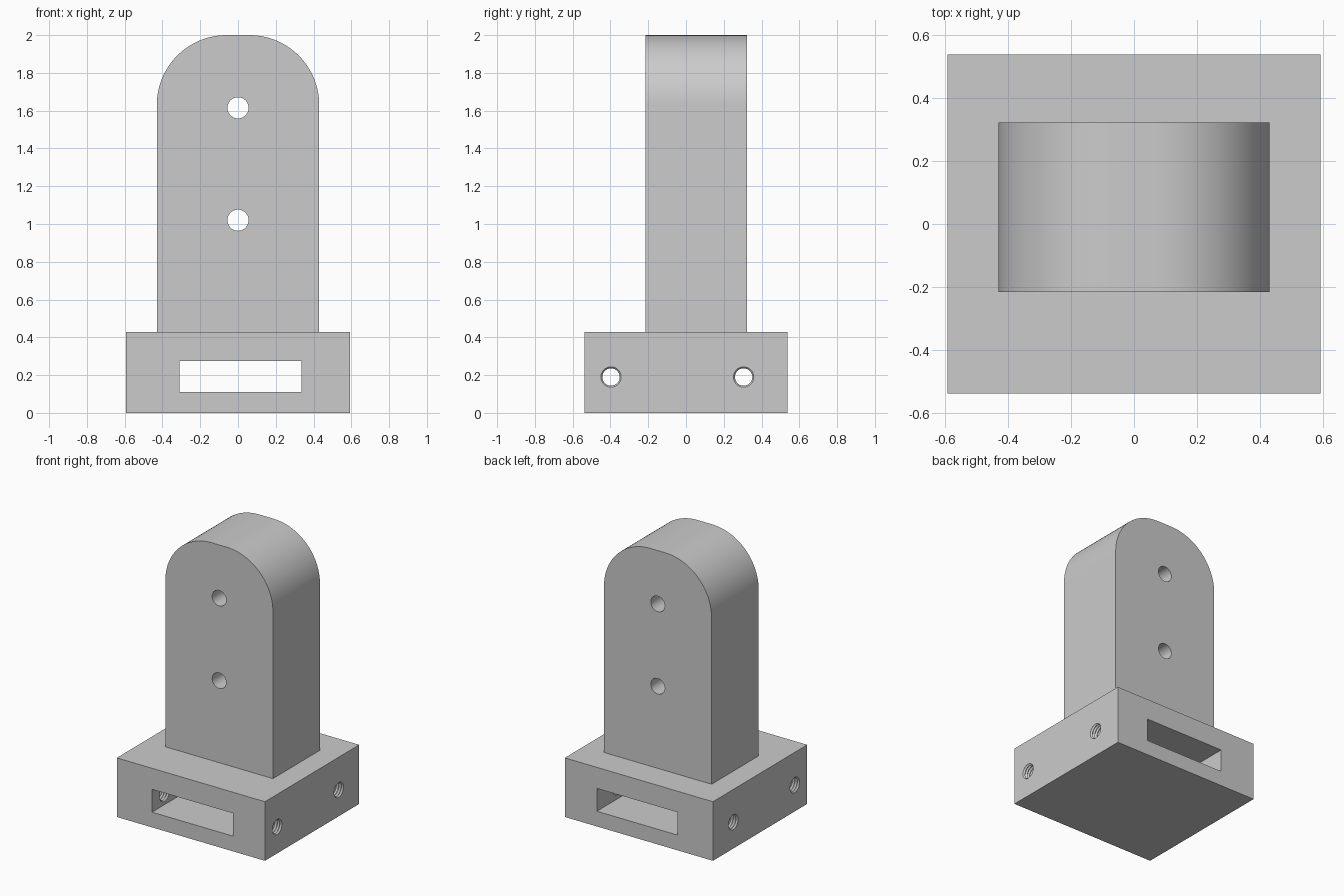
import bpy, bmesh
from math import sin, cos, pi, radians
from mathutils import Matrix

default = bpy.data.objects.get("Cube")
if default:
    bpy.data.objects.remove(default, do_unlink=True)

grey = bpy.data.materials.new("light grey")
grey.use_nodes = True
colour = (0.6, 0.6, 0.6, 1)
grey.diffuse_color = colour
grey.node_tree.nodes["Principled BSDF"].inputs["Base Color"].default_value = colour


def finish(name, bm):
    bmesh.ops.recalc_face_normals(bm, faces=bm.faces[:])
    mesh = bpy.data.meshes.new(name)
    bm.to_mesh(mesh)
    bm.free()
    mesh.materials.append(grey)
    ob = bpy.data.objects.new(name, mesh)
    bpy.context.collection.objects.link(ob)
    return ob


def block(name, lo, hi):
    bm = bmesh.new()
    bmesh.ops.create_cube(bm, size=1)
    for v in bm.verts:
        v.co = [(a + b) / 2 + c * (b - a) for a, b, c in zip(lo, hi, v.co)]
    return finish(name, bm)


def prism(name, outline, y0, y1):
    """Extrude an x-z outline from y0 to y1."""
    bm = bmesh.new()
    face = bm.faces.new([bm.verts.new((x, y0, z)) for x, z in outline])
    moved = bmesh.ops.extrude_face_region(bm, geom=[face])["geom"]
    verts = [g for g in moved if isinstance(g, bmesh.types.BMVert)]
    bmesh.ops.translate(bm, verts=verts, vec=(0, y1 - y0, 0))
    return finish(name, bm)


def threaded_rod(name, y, z, minor, major, pitch, sides=28):
    """Ridged rod along x, turned from a zigzag profile."""
    bm = bmesh.new()
    half = 33 * pitch
    rings = []
    for i in range(int(4 * half / pitch) + 1):
        r = major if i % 2 else minor
        x = -half + i * pitch / 2
        rings.append([bm.verts.new((x, y + r * cos(2 * pi * k / sides),
                                    z + r * sin(2 * pi * k / sides)))
                      for k in range(sides)])
    for a, b in zip(rings, rings[1:]):
        for k in range(sides):
            n = (k + 1) % sides
            bm.faces.new((a[k], a[n], b[n], b[k]))
    bm.faces.new(rings[0])
    bm.faces.new(rings[-1])
    return finish(name, bm)


def cut(ob, cutter):
    cutter.hide_render = True
    mod = ob.modifiers.new("cut", 'BOOLEAN')
    mod.operation = 'DIFFERENCE'
    mod.solver = 'EXACT'
    mod.object = cutter
    bpy.context.view_layer.objects.active = ob
    bpy.ops.object.modifier_apply(modifier=mod.name)
    bpy.data.objects.remove(cutter, do_unlink=True)


def shade(ob):
    bpy.ops.object.select_all(action='DESELECT')
    ob.select_set(True)
    bpy.context.view_layer.objects.active = ob
    bpy.ops.object.shade_smooth_by_angle(angle=radians(30))


# Base block with a slot through it and threaded side holes
base = block("base_block", (-0.592, -0.538, 0), (0.592, 0.538, 0.427))
cut(base, block("slot_cutter", (-0.31, -0.7, 0.11), (0.335, 0.7, 0.275)))
for y in (-0.397, 0.305):
    cut(base, threaded_rod("thread_cutter", y, 0.19, 0.046, 0.056, 0.02))
shade(base)

# Upright with rounded upper corners and a short flat top
half, top, r, steps = 0.43, 2.0, 0.37, 24
outline = [(-half, 0.427), (half, 0.427)]
for side, start in ((1, 0), (-1, pi / 2)):
    for i in range(steps + 1):
        a = start + i * pi / 2 / steps
        outline.append((side * (half - r) + r * cos(a), top - r + r * sin(a)))
upright = prism("upright", outline, -0.215, 0.322)

# Two plain holes through the upright
for z in (1.02, 1.615):
    circle = [(0.056 * cos(2 * pi * k / 40), z + 0.056 * sin(2 * pi * k / 40))
              for k in range(40)]
    cut(upright, prism("hole_cutter", circle, -0.5, 0.5))
shade(upright)
